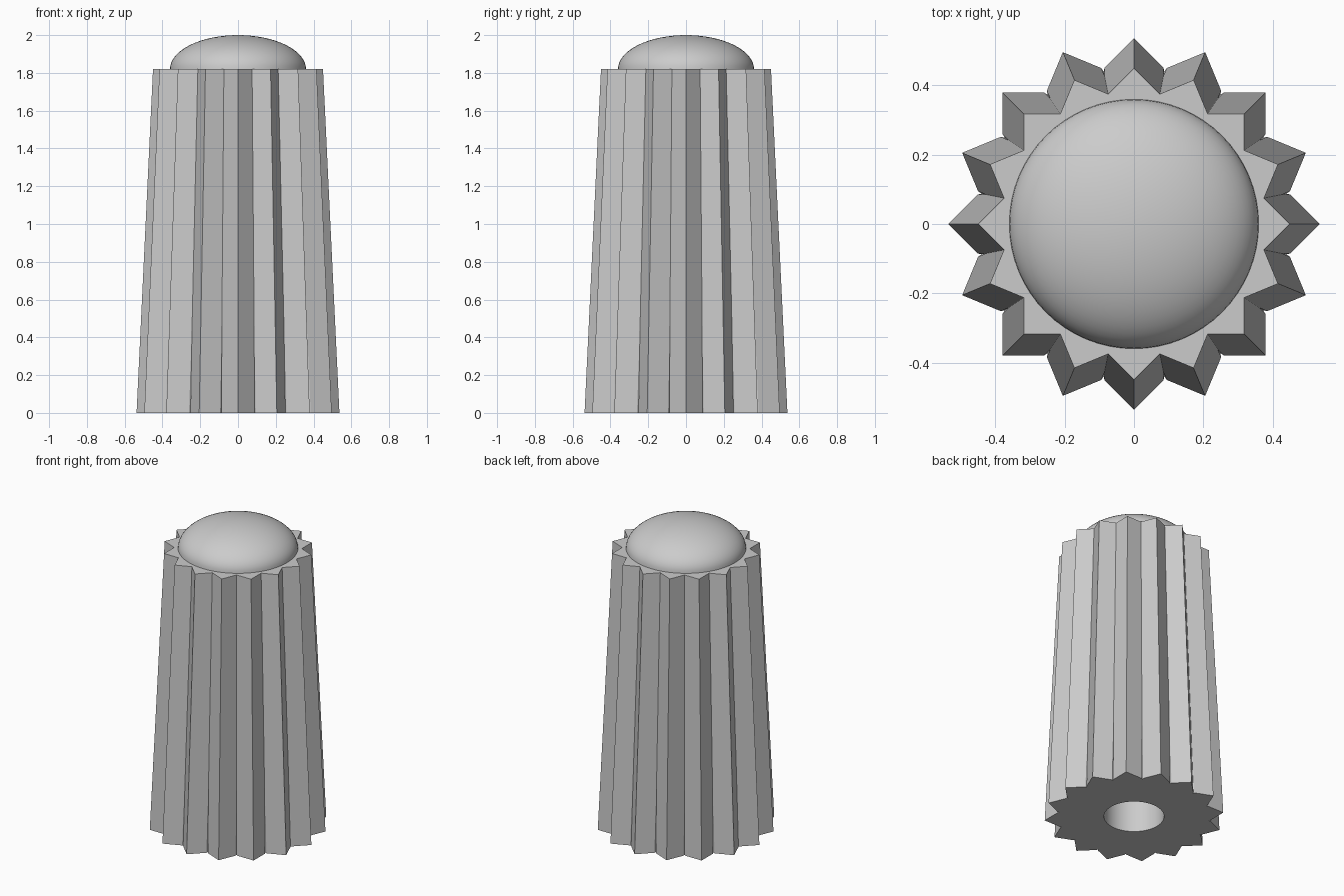
import bpy, bmesh, math

if "Cube" in bpy.data.objects:
    bpy.data.objects.remove(bpy.data.objects["Cube"], do_unlink=True)

TEETH = 16
STEP = 2 * math.pi / TEETH
BODY_TOP, HEIGHT = 1.82, 2.0
TIP_BOTTOM, TIP_TOP = 0.537, 0.45
HALF = 0.085                      # half diagonal of a square rib
HOLE_R, HOLE_DEPTH = 0.18, 1.2
DOME_R = 0.36

grey = bpy.data.materials.new("plain grey")
grey.use_nodes = True
colour = (0.6, 0.6, 0.6, 1)
grey.diffuse_color = colour
grey.node_tree.nodes["Principled BSDF"].inputs["Base Color"].default_value = colour


def finish(bm, name):
    bmesh.ops.remove_doubles(bm, verts=bm.verts, dist=0.0001)
    bmesh.ops.recalc_face_normals(bm, faces=bm.faces)
    mesh = bpy.data.meshes.new(name)
    bm.to_mesh(mesh)
    bm.free()
    mesh.materials.append(grey)
    obj = bpy.data.objects.new(name, mesh)
    bpy.context.collection.objects.link(obj)
    bpy.ops.object.select_all(action="DESELECT")
    obj.select_set(True)
    bpy.context.view_layer.objects.active = obj
    bpy.ops.object.shade_smooth_by_angle(angle=math.radians(30))
    return obj


def loft(bm, rings):
    for a, b in zip(rings, rings[1:]):
        for i in range(len(a)):
            j = (i + 1) % len(a)
            bm.faces.new((a[i], a[j], b[j], b[i]))


def star_ring(bm, z):
    """Ribbed outline: corner, tip, corner and groove floor for each rib."""
    tip = TIP_BOTTOM + (TIP_TOP - TIP_BOTTOM) * z / BODY_TOP
    slope = math.tan(STEP / 2)
    half = min(HALF, tip * slope / (1 + slope))
    corner = tip - half
    if half < HALF:               # neighbouring ribs meet
        floor = corner / math.cos(STEP / 2)
    else:                         # round core shows between the ribs
        floor = tip - HALF - 0.004 + 0.004 * z
        if abs(z - meet_z) < 0.001:
            floor = corner / math.cos(STEP / 2)
    ring = []
    for k in range(TEETH):
        a = k * STEP
        for r, t in ((corner, -half), (tip, 0), (corner, half)):
            ring.append(bm.verts.new((r * math.cos(a) - t * math.sin(a),
                                      r * math.sin(a) + t * math.cos(a), z)))
        m = a + STEP / 2
        ring.append(bm.verts.new((floor * math.cos(m), floor * math.sin(m), z)))
    return ring


def circle_ring(bm, r, z, n=TEETH * 4, start=-STEP / 4):
    return [bm.verts.new((r * math.cos(start + 2 * math.pi * i / n),
                          r * math.sin(start + 2 * math.pi * i / n), z)) for i in range(n)]


# Height at which the gaps between the ribs close
slope = math.tan(STEP / 2)
meet_z = BODY_TOP * (TIP_BOTTOM - HALF * (1 + slope) / slope) / (TIP_BOTTOM - TIP_TOP)

# Tapered ribbed body with a round blind hole underneath
bm = bmesh.new()
rings = [circle_ring(bm, HOLE_R, HOLE_DEPTH), circle_ring(bm, HOLE_R, 0)]
rings += [star_ring(bm, z) for z in (0, meet_z, BODY_TOP)]
loft(bm, rings)
bm.faces.new(rings[0])
bm.faces.new(rings[-1])
finish(bm, "ribbed_body")

# Shallow rounded cap
bm = bmesh.new()
levels = 16
rings = []
for i in range(levels):
    a = math.pi / 2 * i / levels
    rings.append(circle_ring(bm, DOME_R * math.cos(a),
                             BODY_TOP + (HEIGHT - BODY_TOP) * math.sin(a)))
loft(bm, rings)
apex = bm.verts.new((0, 0, HEIGHT))
last = rings[-1]
for i in range(len(last)):
    bm.faces.new((last[i], last[(i + 1) % len(last)], apex))
finish(bm, "domed_cap")
